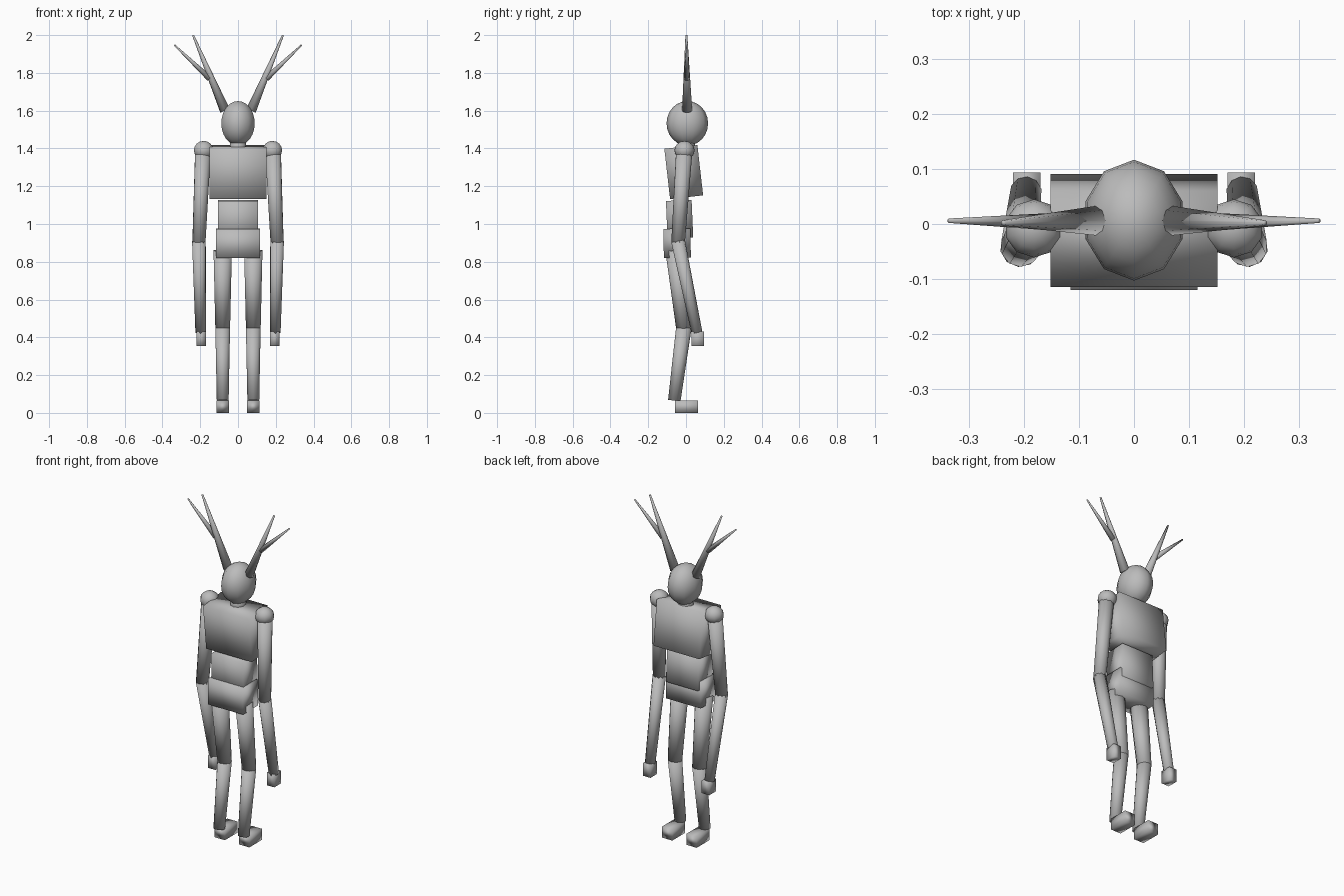
import bpy
from math import radians
from mathutils import Vector

cube = bpy.data.objects.get("Cube")
if cube:
    bpy.data.objects.remove(cube, do_unlink=True)

# One plain grey for the whole figure
grey = bpy.data.materials.new("plain_grey")
grey.use_nodes = True
grey.diffuse_color = (0.5, 0.5, 0.5, 1)
grey.node_tree.nodes["Principled BSDF"].inputs["Base Color"].default_value = (0.5, 0.5, 0.5, 1)


def finish(name):
    ob = bpy.context.object
    ob.name = name
    ob.data.materials.append(grey)
    bpy.ops.object.shade_smooth()
    return ob


def box(name, centre, size, tilt=0):
    bpy.ops.mesh.primitive_cube_add(size=1, location=centre, rotation=(radians(tilt), 0, 0))
    bpy.context.object.scale = size
    return finish(name)


def ball(name, centre, radii, segments=10, rings=10):
    bpy.ops.mesh.primitive_uv_sphere_add(segments=segments, ring_count=rings, radius=1,
                                         location=centre, rotation=(0, 0, 0))
    bpy.context.object.scale = radii
    return finish(name)


def limb(name, start, end, r_start, r_end, sides=10):
    a, b = Vector(start), Vector(end)
    axis = b - a
    bpy.ops.mesh.primitive_cone_add(vertices=sides, radius1=r_start, radius2=r_end,
                                    depth=axis.length, location=(a + b) / 2,
                                    rotation=axis.to_track_quat('Z', 'Y').to_euler())
    return finish(name)


# Head, neck and trunk
ball("head", (0, 0.007, 1.533), (0.093, 0.11, 0.118), 10, 12)
limb("neck", (0, 0, 1.36), (0, 0.005, 1.46), 0.045, 0.045)
box("chest", (0, -0.012, 1.275), (0.304, 0.176, 0.268), 6.5)
box("abdomen", (0, -0.034, 1.025), (0.21, 0.136, 0.2), 2.5)
box("pelvis", (0, -0.047, 0.898), (0.232, 0.143, 0.155), 1)

# Paired parts
for side, s in (("left", 1), ("right", -1)):
    # Antlers
    limb(side + "_antler", (s * 0.069, 0.006, 1.6), (s * 0.238, 0.002, 2.0), 0.027, 0.005, 8)
    limb(side + "_antler_branch", (s * 0.15, 0.004, 1.77), (s * 0.337, 0.006, 1.948), 0.016, 0.004, 8)

    # Arms
    ball(side + "_shoulder", (s * 0.182, -0.008, 1.39), (0.054, 0.053, 0.05), 10, 8)
    limb(side + "_upper_arm", (s * 0.186, -0.01, 1.375), (s * 0.207, -0.042, 0.9), 0.043, 0.036)
    limb(side + "_forearm", (s * 0.207, -0.042, 0.91), (s * 0.197, 0.058, 0.425), 0.037, 0.029)
    box(side + "_hand", (s * 0.195, 0.062, 0.393), (0.05, 0.064, 0.076))

    # Legs
    limb(side + "_thigh", (s * 0.081, -0.058, 0.86), (s * 0.081, -0.011, 0.447), 0.051, 0.041)
    limb(side + "_shin", (s * 0.081, -0.011, 0.455), (s * 0.081, -0.062, 0.065), 0.041, 0.033)
    box(side + "_foot", (s * 0.081, 0.003, 0.033), (0.068, 0.12, 0.066))
